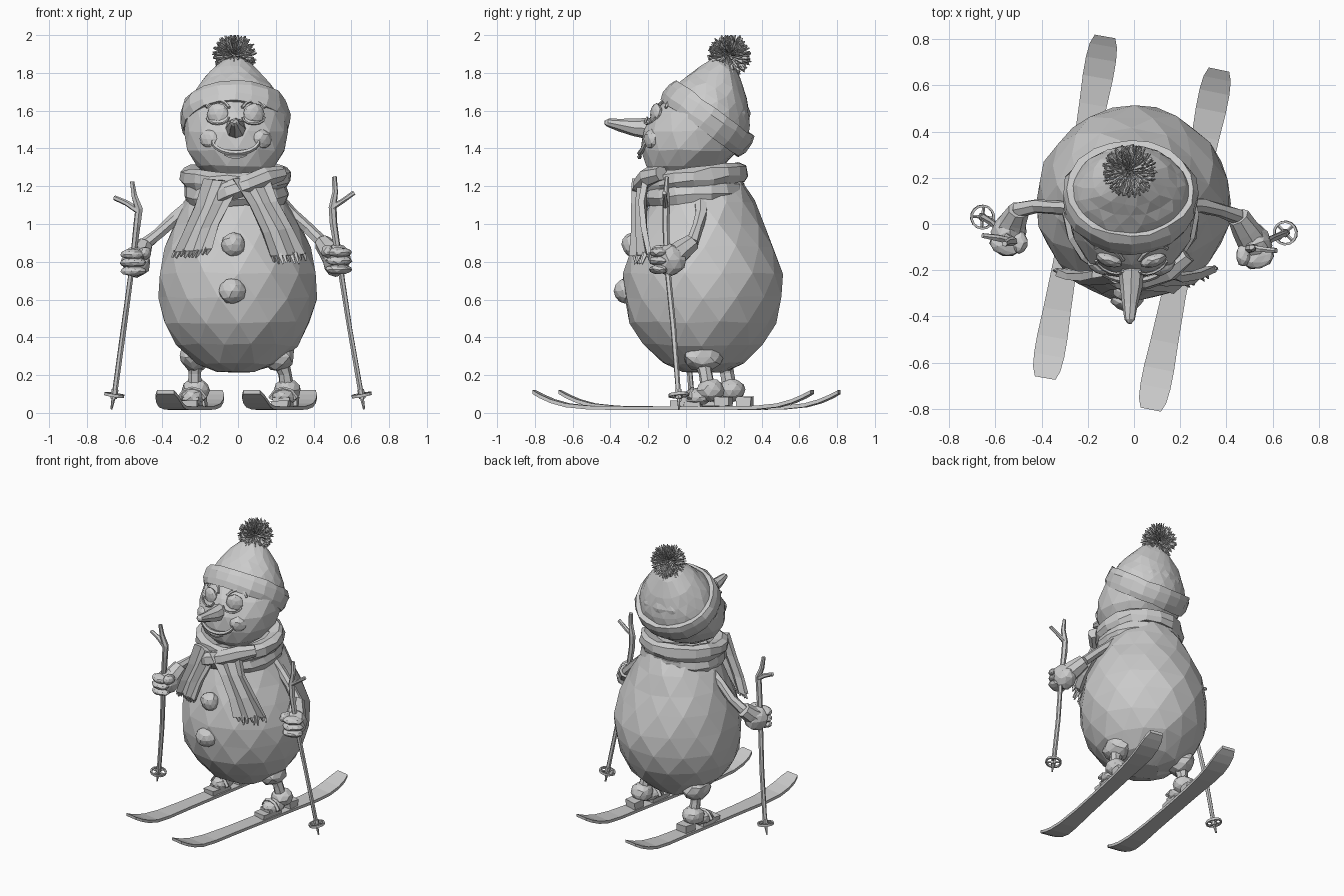
import bpy, bmesh, math, random
from mathutils import Vector, Matrix

if "Cube" in bpy.data.objects:
    bpy.data.objects.remove(bpy.data.objects["Cube"])

random.seed(7)
TAU = 2 * math.pi


def finish(name, bm, jitter=0.0, matrix=None):
    for v in bm.verts:
        v.co += Vector([random.uniform(-jitter, jitter) for _ in range(3)])
    if matrix:
        bm.transform(matrix)
    bmesh.ops.recalc_face_normals(bm, faces=bm.faces)
    me = bpy.data.meshes.new(name)
    bm.to_mesh(me)
    bm.free()
    ob = bpy.data.objects.new(name, me)
    bpy.context.collection.objects.link(ob)
    return ob


def skin(bm, rings, tri=False, caps=True, wrap=False):
    V = [[bm.verts.new(p) for p in r] for r in rings]
    n = len(V[0])
    for a, b in list(zip(V, V[1:])) + ([(V[-1], V[0])] if wrap else []):
        for j in range(n):
            k = (j + 1) % n
            if tri:
                bm.faces.new((a[j], a[k], b[j]))
                bm.faces.new((b[j], a[k], b[k]))
            else:
                bm.faces.new((a[j], a[k], b[k], b[j]))
    if caps and not wrap:
        bm.faces.new(V[0])
        bm.faces.new(V[-1])


def lathe(name, prof, n, shift=lambda z: (0, 0), ysc=1.0, jitter=0.0, matrix=None, closed=False):
    rings = []
    for i, (r, z) in enumerate(prof):
        sx, sy = shift(z)
        off = 0 if closed else 0.5 * i
        rings.append([(sx + r * math.cos(TAU * (j + off) / n),
                       sy + ysc * r * math.sin(TAU * (j + off) / n), z) for j in range(n)])
    bm = bmesh.new()
    skin(bm, rings, tri=not closed, wrap=closed)
    return finish(name, bm, jitter, matrix)


def add_tube(bm, pts, radii, sides=6):
    pts = [Vector(p) for p in pts]
    if not isinstance(radii, (list, tuple)):
        radii = [radii] * len(pts)
    rings, last, q = [], None, None
    for i, p in enumerate(pts):
        d = (pts[min(i + 1, len(pts) - 1)] - pts[max(i - 1, 0)]).normalized()
        q = d.to_track_quat('Z', 'X') if last is None else last.rotation_difference(d) @ q
        last = d
        rings.append([p + q @ Vector((radii[i] * math.cos(TAU * j / sides),
                                      radii[i] * math.sin(TAU * j / sides), 0)) for j in range(sides)])
    skin(bm, rings)


def tube(name, pts, radii, sides=6, jitter=0.0):
    bm = bmesh.new()
    add_tube(bm, pts, radii, sides)
    return finish(name, bm, jitter)


def blob(name, loc, scale, sub=2, jitter=0.004, rz=0.0):
    bm = bmesh.new()
    bmesh.ops.create_icosphere(bm, subdivisions=sub, radius=1)
    bmesh.ops.scale(bm, vec=scale, verts=bm.verts)
    return finish(name, bm, jitter, Matrix.Translation(loc) @ Matrix.Rotation(rz, 4, 'Z'))


# Body and head
lathe("body", [(.10, .22), (.22, .26), (.32, .36), (.39, .48), (.42, .61), (.42, .74), (.385, .88),
               (.33, 1.0), (.275, 1.12), (.21, 1.22)], 14, lambda z: (-.005, .09), jitter=.008)
HZ, HR = 1.49, .28


def head_shift(z):
    return -.01, .05 + .33 * (z - HZ)


lathe("head", [(max(.03, HR * math.cos(a)), HZ + .27 * math.sin(a))
               for a in [math.radians(-85 + 170 * i / 8) for i in range(9)]], 14, head_shift, jitter=.005)


def face(x, z, lift=0.0):
    y = head_shift(z)[1] - math.sqrt(max(.001, HR**2 - (x + .01)**2 - (z - HZ)**2))
    return x, y - lift, z


# Face: carrot nose, closed eyes, cheeks, smile
tube("carrot_nose", [(-.012, -.14, 1.505), (-.012, -.2, 1.505), (-.013, -.27, 1.51), (-.016, -.35, 1.525),
                     (-.018, -.415, 1.537), (-.02, -.43, 1.54)], [.055, .057, .048, .034, .022, .008], 8, .003)
for s in (-1, 1):
    cx = -.012 + .095 * s
    blob("eyelid", face(cx, 1.58, -.012), (.06, .03, .06), rz=.35 * s, jitter=.002)
    tube("lash_line", [face(cx + .058 * math.cos(a), 1.565 + .035 * math.sin(a), .012)
                       for a in [math.pi * (1 + i / 6) for i in range(7)]], .007, 5)
    tube("brow", [face(cx + .068 * math.cos(a), 1.585 + .07 * math.sin(a), .002)
                  for a in [math.pi * (.15 + .7 * i / 5) for i in range(6)]], .009, 5)
    blob("cheek", face(-.012 + .14 * s, 1.45, -.02), (.055, .035, .05), rz=.5 * s, jitter=.003)
tube("smile", [face(-.012 + .125 * math.cos(a), 1.445 + .07 * math.sin(a), .002)
               for a in [math.pi * (1 + i / 10) for i in range(11)]],
     [.006, .01, .012, .013, .014, .014, .014, .013, .012, .01, .006], 5)
tube("lower_lip", [face(-.012 + x, 1.355 + 3 * x * x, .006) for x in (-.06, -.03, 0, .03, .06)],
     [.004, .01, .013, .01, .004], 5)

# Hat: tilted dome, folded band, pompom
HAT = Matrix.Translation((-.015, .115, 1.56)) @ Matrix.Rotation(math.radians(-36), 4, 'X')
lathe("hat_dome", [(.265, -.03), (.262, .03), (.235, .1), (.205, .15), (.165, .205), (.1, .27), (.035, .31)],
      18, lambda z: (0, -1.0 * z * z), .92, .005, HAT)
lathe("hat_band", [(.245, -.065), (.277, -.07), (.293, -.03), (.294, .03), (.277, .066), (.24, .06)],
      20, ysc=.92, jitter=.006, matrix=HAT, closed=True)
bm = bmesh.new()
for i in range(420):
    z = 1 - 2 * (i + .5) / 420
    a = i * 2.39996
    h = math.sqrt(1 - z * z)
    d = Vector((h * math.cos(a), h * math.sin(a), z))
    d = (d + Vector([random.uniform(-.12, .12) for _ in range(3)])).normalized()
    r = random.uniform(.1, .122)
    c = Vector((-.02, .23, 1.892))
    add_tube(bm, [c + d * .03, c + d * r * .8, c + d * r], [.003, .007, .003], 4)
for v in bm.verts:
    v.co.z = min(v.co.z, 2.0)
finish("pompom", bm)

# Scarf: two wraps, front fold, two fringed tails
for name, r, z, t in (("scarf_upper_wrap", .285, 1.245, 6), ("scarf_lower_wrap", .275, 1.165, 4)):
    lathe(name, [(r - .08, -.045), (r - .015, -.055), (r + .008, -.015), (r, .035), (r - .03, .055), (r - .09, .04)],
          18, jitter=.009, closed=True,
          matrix=Matrix.Translation((-.01, .04, z)) @ Matrix.Rotation(math.radians(t), 4, 'X'))
tube("scarf_fold", [(.23, -.13, 1.27), (.15, -.2, 1.25), (.05, -.23, 1.21), (-.06, -.235, 1.17), (-.14, -.2, 1.13)],
     [.04, .052, .055, .055, .04], 7, .005)
TAILS = {
    "scarf_tail_left": [((-.18, -.22, 1.24), (.01, -.27, 1.22)), ((-.23, -.23, 1.09), (-.04, -.27, 1.12)),
                        ((-.29, -.23, .95), (-.1, -.275, 1.0)), ((-.34, -.21, .85), (-.14, -.29, .87))],
    "scarf_tail_right": [((-.03, -.27, 1.24), (.17, -.22, 1.24)), ((.06, -.275, 1.1), (.21, -.24, 1.12)),
                         ((.13, -.28, .95), (.29, -.23, .98)), ((.17, -.29, .83), (.355, -.2, .84))]}
for name, rows in TAILS.items():
    bm = bmesh.new()
    rings = []
    for L, R in rows:
        cols = [Vector(L).lerp(Vector(R), i / 4) + Vector((0, (-.014, .006, -.012, .008, -.01)[i], 0)) for i in range(5)]
        rings.append(cols + [p + Vector((0, .03, 0)) for p in reversed(cols)])
    skin(bm, rings)
    L, R = map(Vector, rows[-1])
    drift = (L - Vector(rows[-2][0])).normalized()
    for i in range(9):
        p = L.lerp(R, (i + .5) / 9) + Vector((0, .014, .008))
        q = p + drift * random.uniform(.04, .065) + Vector((0, random.uniform(-.02, .012), 0))
        add_tube(bm, [p, q], [.013, .005], 4)
    finish(name, bm, .003)

# Buttons
blob("upper_button", (-.025, -.285, .89), (.065, .055, .065))
blob("lower_button", (-.03, -.32, .645), (.072, .06, .068))

# Arms, mittens and stick poles
SIDES = [
    ("left", [(-.24, .07, 1.1), (-.33, .07, 1.03), (-.42, .08, .95), (-.5, .06, .885)], (-.54, -.03, .80),
     [(-.67, .035, .02), (-.65, .028, .12), (-.605, 0, .45), (-.56, -.05, .78), (-.535, -.07, 1.0), (-.525, -.075, 1.08),
      (-.55, -.08, 1.15), (-.56, -.085, 1.225)], [(-.53, -.075, 1.07), (-.59, -.06, 1.11), (-.655, -.05, 1.14)]),
    ("right", [(.22, .08, 1.12), (.29, .08, 1.05), (.37, .06, .98), (.45, .03, .9)], (.52, -.085, .81),
     [(.668, -.035, .02), (.65, -.04, .12), (.59, -.065, .45), (.54, -.1, .78), (.505, -.105, 1.0), (.5, -.105, 1.09),
      (.515, -.105, 1.17), (.51, -.1, 1.25)], [(.5, -.105, 1.09), (.55, -.11, 1.12), (.615, -.115, 1.165)])]
for side, arm, hand, pole, twig in SIDES:
    sg = -1 if side == "left" else 1
    h = Vector(hand)
    tube(side + "_arm", arm, [.04, .032, .03, .034], 7, .004)
    tube(side + "_mitten_cuff", [arm[-1], Vector(arm[-1]).lerp(h, .45), h], [.048, .058, .07], 8, .003)
    blob(side + "_mitten", h, (.075, .085, .085), jitter=.006, rz=.3 * sg)
    for i in range(3):
        blob(side + "_finger", h + Vector((.015 * sg, -.058, -.05 + .045 * i)), (.072, .05, .027), rz=.25 * sg, jitter=.003)
    blob(side + "_thumb", h + Vector((-.045 * sg, -.05, .045)), (.035, .05, .035), jitter=.003)
    tube(side + "_pole", pole, [.005, .014, .015, .016, .02, .021, .016, .012], 6, .002)
    tube(side + "_pole_twig", twig, [.017, .014, .012], 6, .002)
    # Snow basket with spokes
    c = Vector(pole[0]).lerp(Vector(pole[1]), .75)
    d = (Vector(pole[2]) - Vector(pole[0])).normalized()
    M = Matrix.Translation(c) @ d.to_track_quat('Z', 'Y').to_matrix().to_4x4()
    lathe(side + "_basket_ring", [(.044, -.008), (.054, -.008), (.054, .008), (.044, .008)], 14, matrix=M, closed=True)
    bm = bmesh.new()
    for k in range(2):
        a = .4 + k * math.pi / 2
        e = Vector((.047 * math.cos(a), .047 * math.sin(a), 0))
        add_tube(bm, [-e, e], .007, 5)
    add_tube(bm, [(0, 0, -.02), (0, 0, .03)], .018, 6)
    finish(side + "_basket_spokes", bm, 0, M)

# Skis, bindings, boots and legs
HALF = [(.0, .052, .024), (.25, .053, .025), (.45, .06, .028), (.57, .066, .04), (.65, .066, .062), (.71, .06, .088),
        (.75, .045, .11)]
STATIONS = [(-t, w, z) for t, w, z in reversed(HALF[1:])] + HALF
for side, front, back, fy in (("left", (-.385, -.67), (-.125, .815), .22), ("right", (.07, -.815), (.37, .68), .11)):
    f, b = Vector((*front, 0)), Vector((*back, 0))
    mid, d = (f + b) / 2, (b - f).normalized()
    p = Vector((d.y, -d.x, 0))
    ang = math.atan2(-d.x, d.y)
    bm = bmesh.new()
    skin(bm, [[mid + d * t + p * (w * sx) + Vector((0, 0, z + .01 * sz))
               for sx, sz in ((-1, -1), (1, -1), (1, 1), (-1, 1))] for t, w, z in STATIONS])
    finish(side + "_ski", bm)
    foot = f + d * ((fy - f.y) / d.y)
    at = lambda t, z: foot + d * t + Vector((0, 0, z))
    for t, l, hgt in ((-.15, .035, .03), (-.08, .05, .045), (.09, .04, .05)):
        bm = bmesh.new()
        bmesh.ops.create_cube(bm, size=1)
        bmesh.ops.scale(bm, vec=(.09, 2 * l, hgt), verts=bm.verts)
        finish(side + "_binding", bm, .004, Matrix.Translation(at(t, .035 + hgt / 2)) @ Matrix.Rotation(ang, 4, 'Z'))
    blob(side + "_boot_toe", at(-.055, .085), (.065, .085, .045), rz=ang)
    blob(side + "_boot", at(.02, .12), (.075, .075, .062), rz=ang)
    tube(side + "_boot_strap", [at(-.08, .075) - p * .07, at(-.08, .115) - p * .04, at(-.08, .125),
                                at(-.08, .115) + p * .04, at(-.08, .075) + p * .07], .014, 5)
    knee = Vector((-.225 if side == "left" else .215, fy - .02, .29))
    tube(side + "_leg", [at(.01, .13), at(0, .19).lerp(knee, .2), knee], [.04, .036, .05], 7, .003)
    blob(side + "_thigh", knee + Vector((0, 0, .01)), (.088, .105, .078), jitter=.008)
